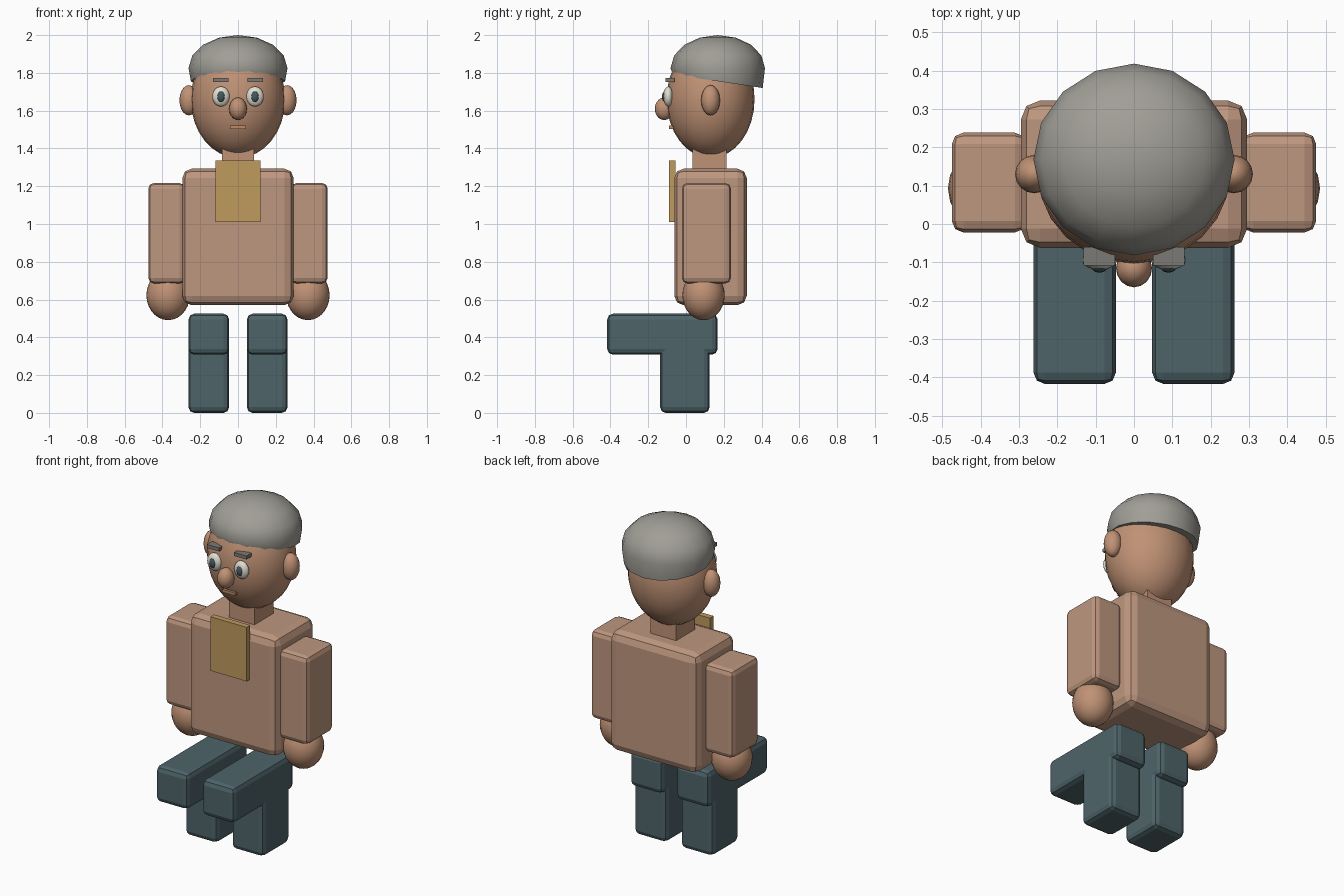
import bpy, bmesh, math

if "Cube" in bpy.data.objects:
    bpy.data.objects.remove(bpy.data.objects["Cube"])


def mat(name, rgb):
    m = bpy.data.materials.new(name)
    lin = [((c / 255 + 0.055) / 1.055) ** 2.4 for c in rgb]
    m.diffuse_color = (*lin, 1)
    m.use_nodes = True
    m.node_tree.nodes["Principled BSDF"].inputs["Base Color"].default_value = m.diffuse_color
    return m


SKIN = mat("skin", (192, 146, 117))
SHIRT = mat("shirt", (190, 151, 127))
TROUSERS = mat("trousers", (78, 100, 105))
HAIR = mat("grey hair", (160, 158, 150))
WHITE = mat("eye white", (225, 222, 210))
PUPIL = mat("pupil", (68, 88, 94))
BROW = mat("brow", (124, 122, 118))
TAN = mat("tan cloth", (192, 155, 95))
LIP = mat("lip", (190, 138, 98))


def finish(name, bm, material, smooth=True, angle=40):
    bmesh.ops.recalc_face_normals(bm, faces=bm.faces)
    me = bpy.data.meshes.new(name)
    bm.to_mesh(me)
    bm.free()
    me.materials.append(material)
    ob = bpy.data.objects.new(name, me)
    bpy.context.collection.objects.link(ob)
    if smooth:
        bpy.ops.object.select_all(action='DESELECT')
        ob.select_set(True)
        bpy.context.view_layer.objects.active = ob
        bpy.ops.object.shade_smooth_by_angle(angle=math.radians(angle))
    return ob


def box(name, x, y, z, material, bevel=0.0):
    """Box from (min, max) ranges, with optional two-step bevel."""
    bm = bmesh.new()
    bmesh.ops.create_cube(bm, size=1)
    for v in bm.verts:
        v.co = [r[0] + (c + 0.5) * (r[1] - r[0]) for r, c in zip((x, y, z), v.co)]
    if bevel:
        bmesh.ops.bevel(bm, geom=bm.edges[:], offset=bevel, segments=2,
                        profile=0.5, affect='EDGES')
    return finish(name, bm, material, smooth=False)


def ball(name, centre, radii, material, seg=20, rings=14):
    bm = bmesh.new()
    bmesh.ops.create_uvsphere(bm, u_segments=seg, v_segments=rings, radius=1)
    for v in bm.verts:
        v.co = [c + r * p for c, r, p in zip(centre, radii, v.co)]
    return finish(name, bm, material)


# Body
box("torso", (-0.295, 0.295), (-0.062, 0.322), (0.57, 1.293), SHIRT, 0.05)
box("neck", (-0.085, 0.085), (0.035, 0.215), (1.25, 1.42), SKIN)
box("bib", (-0.12, 0.12), (-0.09, -0.055), (1.01, 1.335), TAN)

# Head
ball("head", (0, 0.13, 1.66), (0.25, 0.233, 0.31), SKIN, 24, 16)
ball("nose", (0, -0.115, 1.61), (0.047, 0.05, 0.06), SKIN, 16, 10)
box("mouth", (-0.042, 0.042), (-0.09, -0.06), (1.504, 1.521), LIP)

# Hair cap: upper ball cut below its equator, rim dropping toward the back
bm = bmesh.new()
bmesh.ops.create_uvsphere(bm, u_segments=16, v_segments=8, radius=1)
bmesh.ops.delete(bm, geom=[v for v in bm.verts if v.co.z < -0.5], context='VERTS')
for v in bm.verts:
    rim = v.co.z < -0.2
    k = 1.03 if rim else 1.0
    y = 0.168 + 0.25 * v.co.y * k
    z = 1.757 - 0.15 * (y - 0.16) if rim else 1.825 + 0.175 * v.co.z
    v.co = (0.262 * v.co.x * k, y, z)
bmesh.ops.holes_fill(bm, edges=[e for e in bm.edges if e.is_boundary], sides=0)
finish("hair", bm, HAIR)

# Paired parts
for side, s in (("left", 1), ("right", -1)):
    def span(a, b):
        return tuple(sorted((s * a, s * b)))

    ball(side + "_ear", (s * 0.26, 0.13, 1.655), (0.05, 0.05, 0.08), SKIN, 16, 10)
    ball(side + "_eye", (s * 0.09, -0.094, 1.675), (0.046, 0.026, 0.053), WHITE, 16, 10)
    ball(side + "_pupil", (s * 0.09, -0.112, 1.674), (0.021, 0.015, 0.029), PUPIL, 12, 8)
    box(side + "_brow", span(0.05, 0.132), (-0.108, -0.06), (1.753, 1.774), BROW)

    box(side + "_arm", span(0.28, 0.475), (-0.022, 0.238), (0.685, 1.217), SHIRT, 0.03)
    ball(side + "_hand", (s * 0.37, 0.093, 0.623), (0.115, 0.112, 0.132), SKIN)

    box(side + "_thigh", span(0.047, 0.262), (-0.417, 0.167), (0.308, 0.525), TROUSERS, 0.03)
    box(side + "_shin", span(0.047, 0.262), (-0.137, 0.125), (0.0, 0.5), TROUSERS, 0.03)
